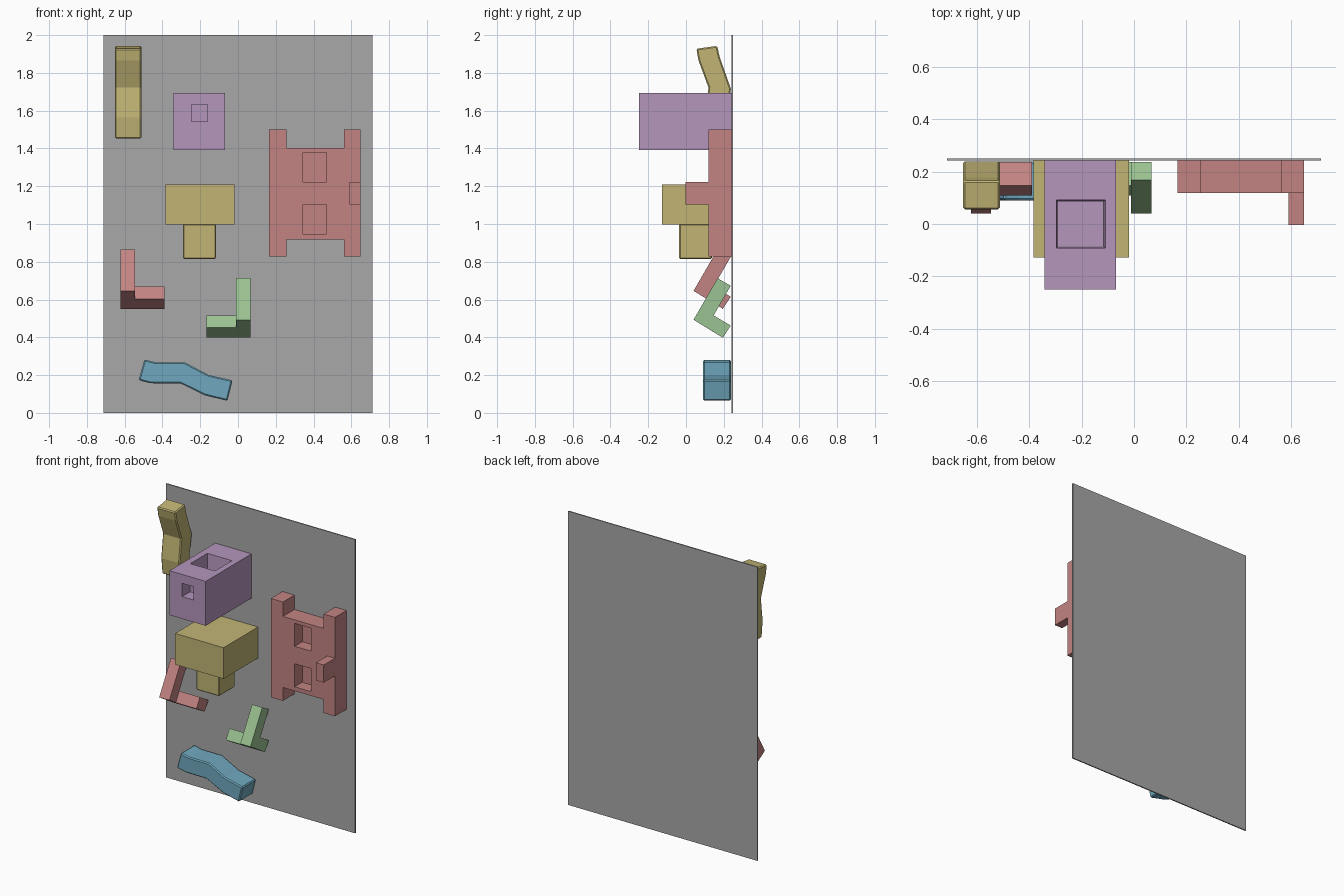
import bpy, bmesh

if "Cube" in bpy.data.objects:
    bpy.data.objects.remove(bpy.data.objects["Cube"])


def srgb(r, g, b):
    lin = [(c / 255 / 12.92) if c < 10 else ((c / 255 + 0.055) / 1.055) ** 2.4 for c in (r, g, b)]
    return (*lin, 1.0)


def material(name, *rgb):
    m = bpy.data.materials.new(name)
    m.diffuse_color = srgb(*rgb)
    m.use_nodes = True
    m.node_tree.nodes["Principled BSDF"].inputs["Base Color"].default_value = m.diffuse_color
    return m


GREY = material("board grey", 168, 168, 168)
YELLOW = material("mustard yellow", 194, 181, 117)
RED = material("dusty red", 194, 132, 130)
PURPLE = material("soft purple", 181, 150, 188)
BLUE = material("steel blue", 112, 169, 191)
GREEN = material("leaf green", 154, 194, 145)

WALL = 0.242  # y of the board's front face


def prism(name, pts, axis, lo, hi, mat, bevel=0.0):
    """Extrude a profile: (y, z) points along x, or (x, z) points along y."""
    place = (lambda p, t: (t, p[0], p[1])) if axis == "x" else (lambda p, t: (p[0], t, p[1]))
    bm = bmesh.new()
    a = [bm.verts.new(place(p, lo)) for p in pts]
    b = [bm.verts.new(place(p, hi)) for p in pts]
    bm.faces.new(a)
    bm.faces.new(b[::-1])
    for i in range(len(pts)):
        j = (i + 1) % len(pts)
        bm.faces.new((a[i], b[i], b[j], a[j]))
    bmesh.ops.recalc_face_normals(bm, faces=bm.faces)
    me = bpy.data.meshes.new(name)
    bm.to_mesh(me)
    bm.free()
    ob = bpy.data.objects.new(name, me)
    bpy.context.collection.objects.link(ob)
    if mat:
        me.materials.append(mat)
    if bevel:
        mod = ob.modifiers.new("soft_edges", "BEVEL")
        mod.width, mod.segments = bevel, 1
    return ob


def box(name, x0, x1, y0, y1, z0, z1, mat, bevel=0.0):
    return prism(name, [(x0, z0), (x1, z0), (x1, z1), (x0, z1)], "y", y0, y1, mat, bevel)


def cut(ob, cutter):
    mod = ob.modifiers.new("pocket", "BOOLEAN")
    mod.operation, mod.solver, mod.object = "DIFFERENCE", "EXACT", cutter
    bpy.context.view_layer.objects.active = ob
    bpy.ops.object.modifier_apply(modifier=mod.name)
    bpy.data.objects.remove(cutter)


# Wall board
box("board", -0.712, 0.712, WALL, 0.25, 0, 2, GREY)

# Purple block with a front pocket and a slightly tapered top pocket
block = box("block_hold", -0.341, -0.068, -0.25, WALL, 1.392, 1.694, PURPLE)
cut(block, box("cutter", -0.246, -0.161, -0.3, -0.165, 1.543, 1.633, None))
cutter = box("cutter", -0.296, -0.109, -0.092, 0.092, 1.574, 1.694, None)
for v in cutter.data.vertices:
    if v.co.z < 1.6:
        v.co.x += 0.007 if v.co.x < -0.2 else -0.007
        v.co.y += 0.007 if v.co.y < 0 else -0.007
    else:
        v.co.z += 0.01
cut(block, cutter)

# Yellow ledge with a stem below
box("ledge_hold", -0.384, -0.019, -0.128, WALL, 0.997, 1.209, YELLOW)
box("ledge_stem", -0.291, -0.117, -0.036, 0.138, 0.815, 1.0, YELLOW, 0.006)

# Red H-shaped panel with two pockets and a side peg
x0, x1, x2, x3 = 0.165, 0.256, 0.562, 0.648
z0, z1, z2, z3 = 0.827, 0.918, 1.402, 1.5
panel = prism("panel_hold", [(x0, z0), (x1, z0), (x1, z1), (x2, z1), (x2, z0), (x3, z0),
                             (x3, z3), (x2, z3), (x2, z2), (x1, z2), (x1, z3), (x0, z3)],
              "y", 0.118, WALL, RED)
for za, zb in ((0.946, 1.103), (1.222, 1.378)):
    cut(panel, box("cutter", 0.344, 0.469, 0.05, 0.2, za, zb, None))
box("panel_peg", 0.589, 0.648, -0.003, 0.15, 1.102, 1.222, RED)

# Pair of mirrored corner holds: bent upright plus a sideways foot
UPRIGHT = [(0.04, 0.493), (0.167, 0.713), (0.237, 0.673), (0.146, 0.516), (0.237, 0.462), (0.195, 0.398)]
FOOT = [(0.108, 0.451), (0.146, 0.516), (0.237, 0.462), (0.195, 0.398)]
for side, mat, sign, cx, dz in (("right", GREEN, 1, 0.0, 0.0), ("left", RED, -1, -0.556, 0.153)):
    for part, prof, xs in (("upright", UPRIGHT, (-0.011, 0.066)), ("foot", FOOT, (-0.167, -0.011))):
        lo, hi = sorted(cx + sign * x for x in xs)
        prism(f"{side}_corner_{part}", [(y, z + dz) for y, z in prof], "x", lo, hi, mat)

# Wavy bars: one lying, one standing and leaning out
prism("lying_wave_hold", [(-0.495, 0.283), (-0.437, 0.268), (-0.283, 0.268), (-0.156, 0.201), (-0.029, 0.172),
                          (-0.056, 0.064), (-0.177, 0.093), (-0.304, 0.156), (-0.463, 0.157), (-0.526, 0.173)],
      "y", 0.09, 0.238, BLUE, 0.007)
prism("standing_wave_hold", [(0.055, 1.928), (0.066, 1.866), (0.119, 1.723), (0.100, 1.565), (0.112, 1.452),
                             (0.222, 1.457), (0.213, 1.572), (0.238, 1.715), (0.178, 1.885), (0.165, 1.943)],
      "x", -0.652, -0.511, YELLOW, 0.007)
